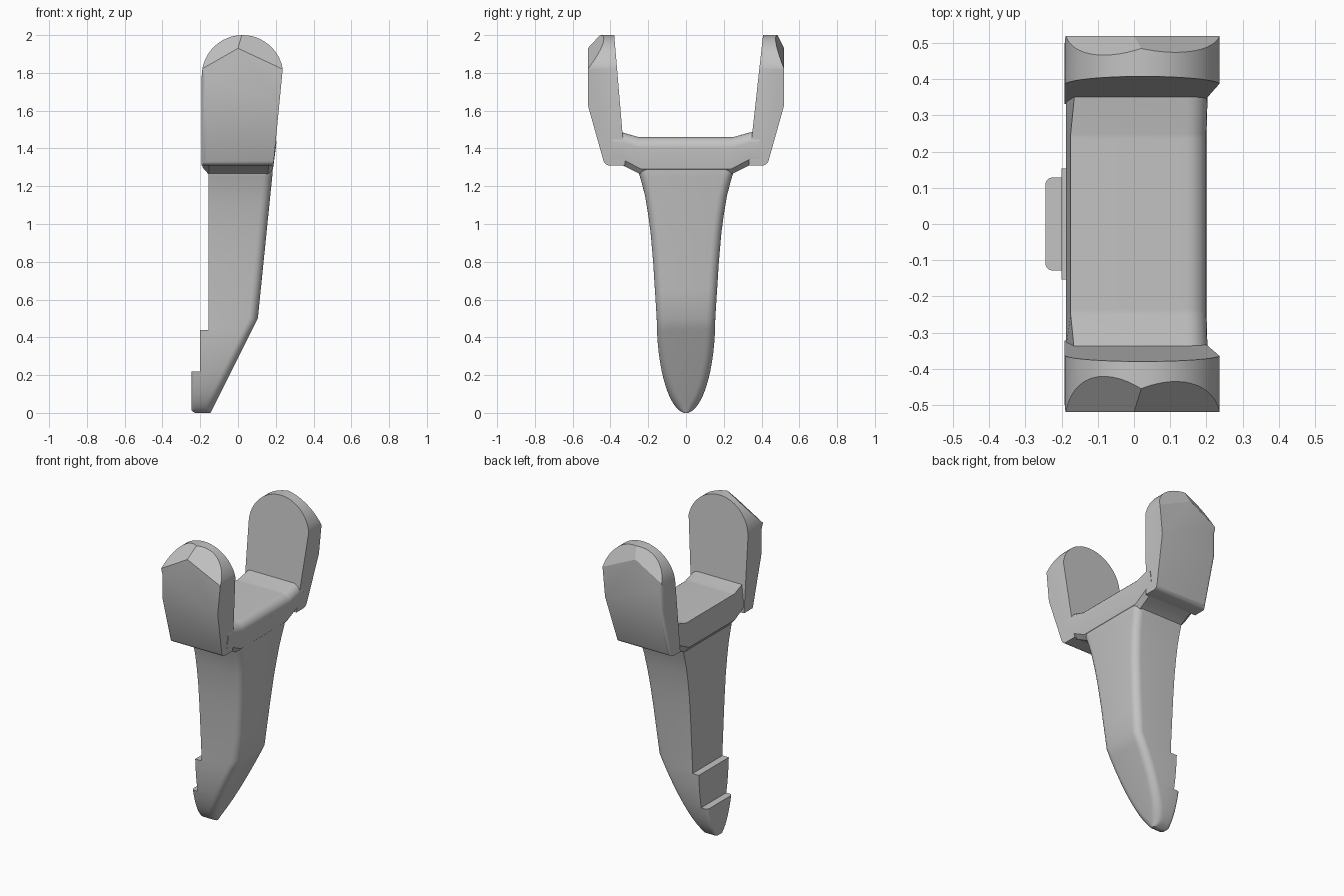
import bpy, bmesh, math
from mathutils import Vector

if "Cube" in bpy.data.objects:
    bpy.data.objects.remove(bpy.data.objects["Cube"])

grey = bpy.data.materials.new("plain grey")
grey.diffuse_color = (0.55, 0.55, 0.55, 1)
grey.use_nodes = True
grey.node_tree.nodes["Principled BSDF"].inputs["Base Color"].default_value = grey.diffuse_color


def finish(bm, name):
    bmesh.ops.remove_doubles(bm, verts=bm.verts, dist=0.0004)
    bmesh.ops.recalc_face_normals(bm, faces=bm.faces)
    me = bpy.data.meshes.new(name)
    bm.to_mesh(me)
    bm.free()
    me.materials.append(grey)
    ob = bpy.data.objects.new(name, me)
    bpy.context.collection.objects.link(ob)
    bpy.ops.object.select_all(action='DESELECT')
    ob.select_set(True)
    bpy.context.view_layer.objects.active = ob
    bpy.ops.object.shade_smooth_by_angle(angle=math.radians(25))
    return ob


def loft(rings, name):
    bm = bmesh.new()
    loops = [[bm.verts.new(p) for p in r] for r in rings]
    n = len(loops[0])
    for a, b in zip(loops, loops[1:]):
        for i in range(n):
            j = (i + 1) % n
            bm.faces.new((a[i], a[j], b[j], b[i]))
    bm.faces.new(loops[0])
    bm.faces.new(loops[-1])
    return finish(bm, name)


def arc(cx, cy, r, a0, a1, n=6):
    return [(cx + r * math.cos(math.radians(a0 + (a1 - a0) * i / n)),
             cy + r * math.sin(math.radians(a0 + (a1 - a0) * i / n))) for i in range(n + 1)]


def interp(table, t):
    for (a, va), (b, vb) in zip(table, table[1:]):
        if t <= b:
            return va + (vb - va) * (t - a) / (b - a)
    return table[-1][1]


def front_x(z):
    # sloping front edge shared by all parts
    return 0.105 + 0.1015 * (z - 0.5) if z > 0.5 else -0.13 + 0.5 * (z - 0.03)


# Stem: stacked sections with rounded front edges and two steps on the back
WIDTHS = [(0.5, 0.155), (0.8, 0.174), (0.95, 0.187), (1.05, 0.2),
          (1.15, 0.217), (1.22, 0.235), (1.27, 0.25), (1.34, 0.26)]


def stem_ring(z, back, back_r=0.0):
    w = 0.155 * math.sqrt(1 - (1 - z / 0.5) ** 2) if z < 0.5 else interp(WIDTHS, z)
    w = max(w, 0.012)
    xf = front_x(z) if z < 1.3 else front_x(z) - 0.006
    r = min(0.048, w * 0.85, (xf - back) * 0.6)
    rb = min(back_r, w * 0.5)
    pts = (arc(back + rb, -w + rb, rb, 180, 270) + arc(xf - r, -w + r, r, 270, 360)
           + arc(xf - r, w - r, r, 0, 90) + arc(back + rb, w - rb, rb, 90, 180))
    return [(x, y, z) for x, y in pts]


rings = [stem_ring(0.0, -0.225, 0.02), stem_ring(0.004, -0.235, 0.02)]
rings += [stem_ring(z, -0.245, 0.02) for z in (0.012, 0.025, 0.045, 0.07, 0.1, 0.14, 0.18, 0.22)]
rings += [stem_ring(z, -0.2) for z in (0.2201, 0.27, 0.32, 0.38, 0.44)]
rings += [stem_ring(z, -0.155) for z in (0.4401, 0.5, 0.65, 0.8, 0.95, 1.05, 1.1, 1.15, 1.19, 1.22, 1.25, 1.27, 1.34)]
loft(rings, "stem")

# Crossbar: sections along y with a rounded top front edge and a small rear lip
BOTTOM = [(0, 1.26), (0.235, 1.26), (0.34, 1.313), (0.41, 1.316)]
TOP = [(0, 1.46), (0.25, 1.46), (0.345, 1.487), (0.41, 1.487)]


def bar_ring(y):
    zb, zt = interp(BOTTOM, abs(y)), interp(TOP, abs(y))
    r, xf = 0.055, front_x(zt) - 0.002
    pts = [(-0.153, zb), (-0.188, zb + 0.04), (-0.175 + 0.1 * max(abs(y) - 0.25, 0), zt)]
    pts += arc(xf - r, zt - r, r, 90, 0)
    pts += [(front_x(zb + 0.03), zb + 0.03), (front_x(zb) - 0.025, zb)]
    return [(x, y, z) for x, z in pts]


loft([bar_ring(y) for y in (-0.39, -0.34, -0.25, -0.235, 0.235, 0.25, 0.34, 0.39)], "crossbar")


# Prongs: round-topped slabs cut by sloping planes
def cut(bm, point, normal):
    geom = bm.verts[:] + bm.edges[:] + bm.faces[:]
    bmesh.ops.bisect_plane(bm, geom=geom, dist=1e-5, plane_co=point, plane_no=normal, clear_outer=True)
    bmesh.ops.holes_fill(bm, edges=[e for e in bm.edges if e.is_boundary], sides=0)


def prong(name, side, in_top, in_low, out_top):
    bm = bmesh.new()
    outline = [(-0.192, 1.31), (front_x(1.31), 1.31)] + arc(0.024, 1.784, 0.216, 10, 180, 28)
    face = bm.faces.new([bm.verts.new((x, 0.25, z)) for x, z in outline])
    ext = bmesh.ops.extrude_face_region(bm, geom=[face])
    for v in ext["geom"]:
        if isinstance(v, bmesh.types.BMVert):
            v.co.y = 0.52
    bmesh.ops.recalc_face_normals(bm, faces=bm.faces)
    cut(bm, (0, in_top, 2.0), (0, -0.57, in_top - in_low))
    cut(bm, (0, 0.52, 1.63), (0, 0.32, -0.09))
    apex, crown = Vector((0, 0.52, 1.93)), Vector((0.02, out_top, 2.0))
    for corner in ((0.236, 0.52, 1.82), (-0.192, 0.52, 1.82)):
        n = (Vector(corner) - apex).cross(crown - apex)
        cut(bm, apex, n if n.y > 0 else -n)
    bmesh.ops.recalc_face_normals(bm, faces=bm.faces)
    # soften the rear outer edge and the bottom outer edge
    soft = []
    for e in bm.edges:
        m = (e.verts[0].co + e.verts[1].co) / 2
        if e.calc_face_angle(0) > 0.6 and m.y > 0.42 and m.z < 1.8 and m.x < 0.15:
            soft.append(e)
    bmesh.ops.bevel(bm, geom=soft, offset=0.024, segments=4, profile=0.5, affect='EDGES')
    for v in bm.verts:
        v.co.y *= side
    finish(bm, name)


prong("front_prong", -1, 0.38, 0.332, 0.455)
prong("back_prong", 1, 0.408, 0.345, 0.485)
